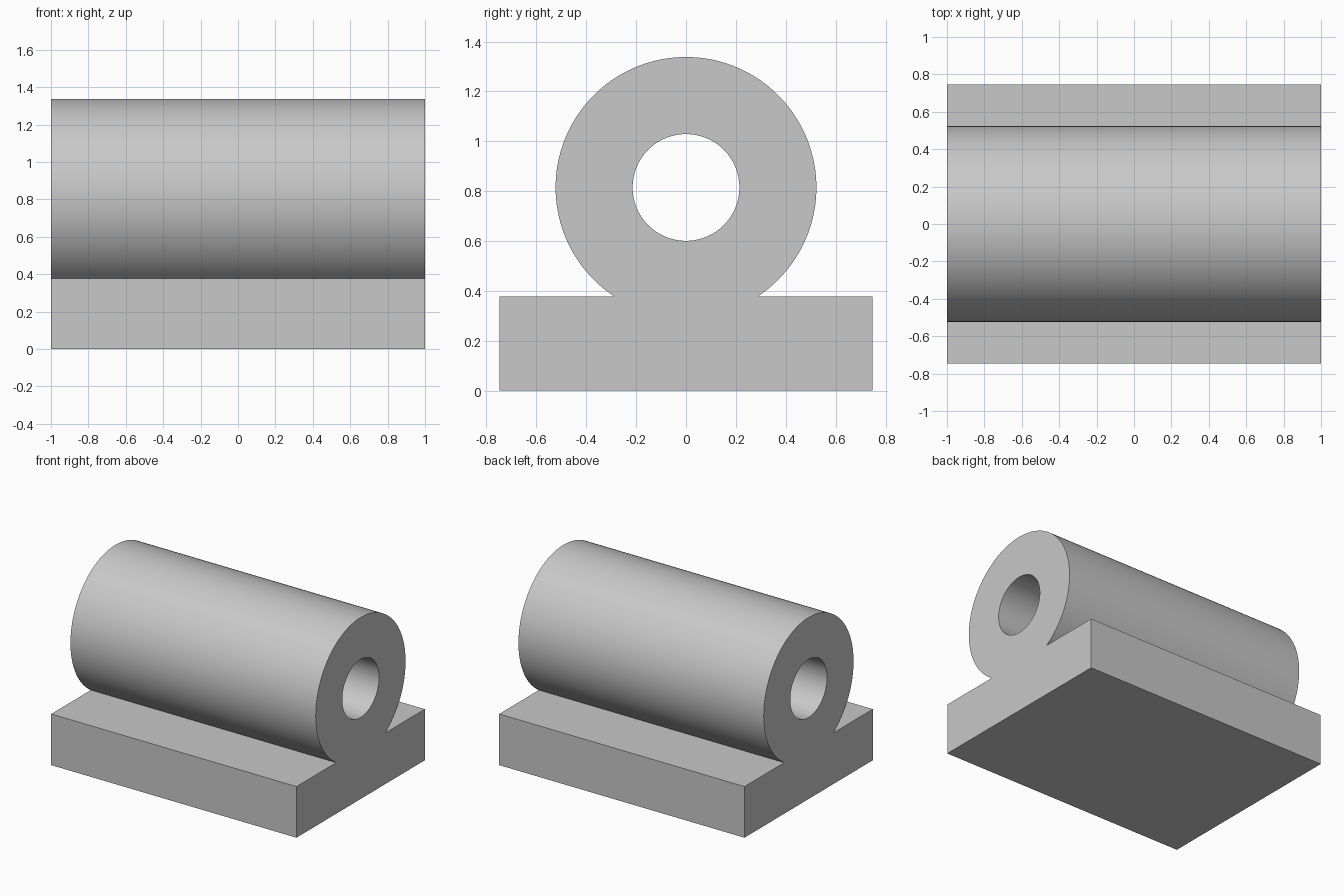
import bpy
import bmesh
from math import asin, cos, pi, sin, sqrt, tau

cube = bpy.data.objects.get("Cube")
if cube:
    bpy.data.objects.remove(cube, do_unlink=True)

HALF_LENGTH = 1.0
BASE_HALF_WIDTH, BASE_HEIGHT = 0.747, 0.377
AXIS_Z, TUBE_RADIUS, BORE_RADIUS = 0.815, 0.523, 0.214
SEGMENTS = 128


def arc(radius, start, end, steps):
    """Points along an arc about the tube axis, in the y-z plane."""
    angles = [start + (end - start) * i / steps for i in range(steps + 1)]
    return [(radius * cos(a), AXIS_Z + radius * sin(a)) for a in angles]


def add_loop(bm, points):
    verts = [bm.verts.new((-HALF_LENGTH, y, z)) for y, z in points]
    return [bm.edges.new((v, verts[i - 1])) for i, v in enumerate(verts)]


# Outline: rectangular base merging into the round tube
dip = asin((BASE_HEIGHT - AXIS_Z) / TUBE_RADIUS)
w, h = BASE_HALF_WIDTH, BASE_HEIGHT
outline = [(-w, h), (-w, 0), (w, 0), (w, h)]
outline += arc(TUBE_RADIUS, dip, pi - dip, SEGMENTS)
bore = arc(BORE_RADIUS, 0, tau, SEGMENTS)[:-1]

# Fill the section around the bore and extrude it along the length
bm = bmesh.new()
edges = add_loop(bm, outline) + add_loop(bm, bore)
bmesh.ops.triangle_fill(bm, edges=edges, use_beauty=True, normal=(1, 0, 0))
result = bmesh.ops.extrude_face_region(bm, geom=bm.faces[:], use_keep_orig=True)
moved = [g for g in result["geom"] if isinstance(g, bmesh.types.BMVert)]
bmesh.ops.translate(bm, verts=moved, vec=(2 * HALF_LENGTH, 0, 0))
bmesh.ops.recalc_face_normals(bm, faces=bm.faces[:])

mesh = bpy.data.meshes.new("tube_block")
bm.to_mesh(mesh)
bm.free()
block = bpy.data.objects.new("tube_block", mesh)
bpy.context.collection.objects.link(block)

# Plain grey material
grey = bpy.data.materials.new("plain_grey")
grey.use_nodes = True
colour = (0.58, 0.58, 0.58, 1)
grey.diffuse_color = colour
grey.node_tree.nodes["Principled BSDF"].inputs["Base Color"].default_value = colour
mesh.materials.append(grey)

# Smooth curved walls, crisp edges
bpy.ops.object.select_all(action="DESELECT")
block.select_set(True)
bpy.context.view_layer.objects.active = block
bpy.ops.object.shade_smooth_by_angle(angle=pi / 6)
